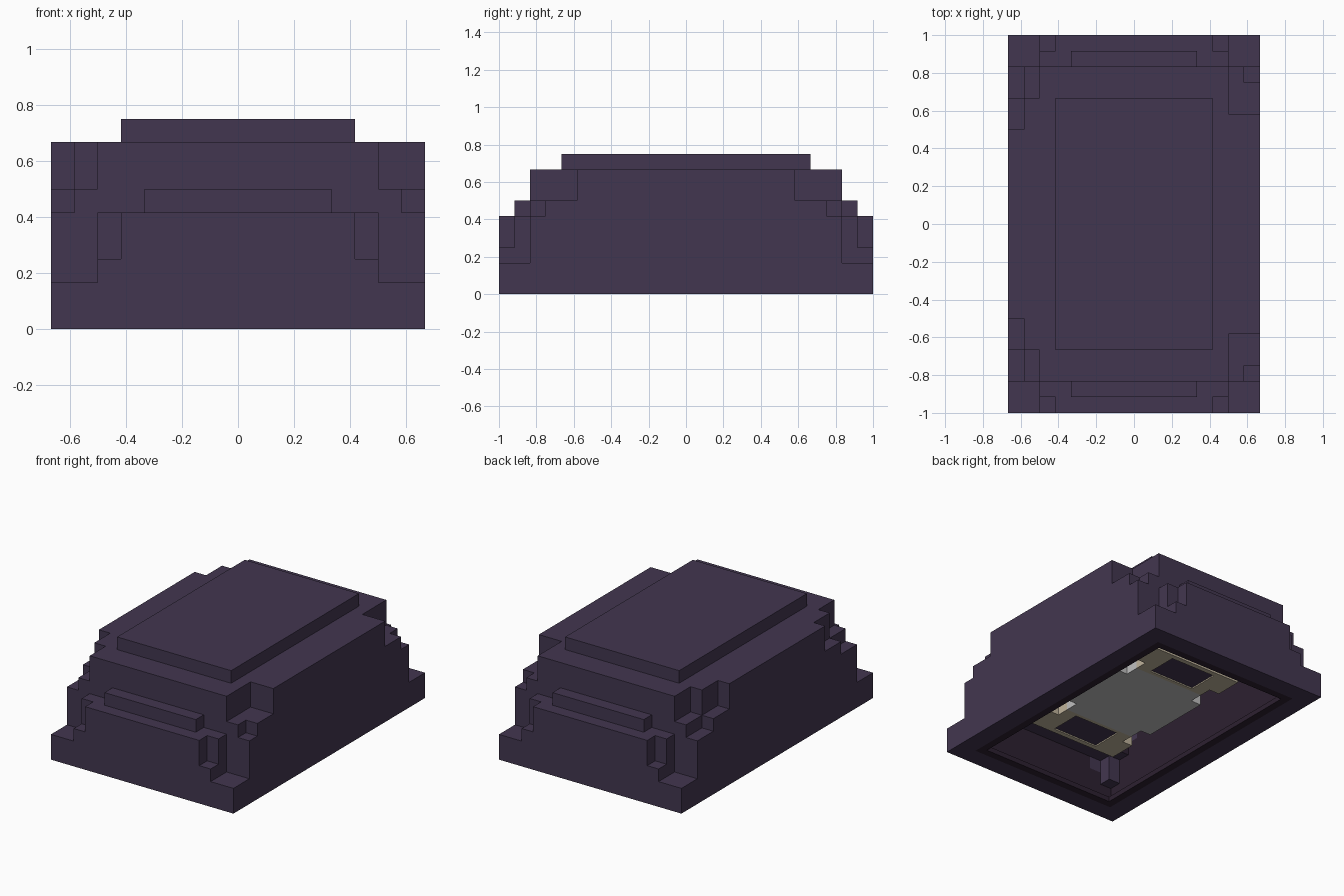
import bpy, bmesh
from mathutils import Vector

cube = bpy.data.objects.get("Cube")
if cube:
    bpy.data.objects.remove(cube, do_unlink=True)

U = 1 / 12  # one block unit


def material(name, rgb):
    m = bpy.data.materials.new(name)
    m.use_nodes = True
    m.diffuse_color = (*rgb, 1)
    bsdf = m.node_tree.nodes["Principled BSDF"]
    bsdf.inputs["Base Color"].default_value = (*rgb, 1)
    bsdf.inputs["Roughness"].default_value = 0.9
    return m


purple = material("dusky purple", (0.055, 0.037, 0.080))
lining = material("dark plum lining", (0.026, 0.0144, 0.0296))
grey = material("light grey", (0.52, 0.52, 0.52))
beige = material("beige", (0.52, 0.45, 0.33))


def finish(name, bm, mats):
    mesh = bpy.data.meshes.new(name)
    bm.to_mesh(mesh)
    bm.free()
    for m in mats:
        mesh.materials.append(m)
    ob = bpy.data.objects.new(name, mesh)
    bpy.context.collection.objects.link(ob)
    return ob


def boxes(name, spans, mat):
    """One object from boxes given as (x0, x1, y0, y1, z0, z1) in block units."""
    bm = bmesh.new()
    for x0, x1, y0, y1, z0, z1 in spans:
        vs = bmesh.ops.create_cube(bm, size=1)["verts"]
        for v in vs:
            v.co = Vector((x0 + (v.co.x + 0.5) * (x1 - x0),
                           y0 + (v.co.y + 0.5) * (y1 - y0),
                           z0 + (v.co.z + 0.5) * (z1 - z0))) * U
    return finish(name, bm, [mat])


def frame(name, d0, d1, z0, z1, mat):
    """Rectangular ring lying between two distances in from the outer walls."""
    xo, xi, yo, yi = 8 - d0, 8 - d1, 12 - d0, 12 - d1
    return boxes(name, [(-xo, -xi, -yo, yo, z0, z1), (xi, xo, -yo, yo, z0, z1),
                        (-xi, xi, -yo, -yi, z0, z1), (-xi, xi, yi, yo, z0, z1)], mat)


# Stepped hollow body: each block is outside, solid or cavity
OUT, SOLID, CAVITY = range(3)


def block(i, j, k):
    x, y, z = i + 0.5, j + 0.5, k + 0.5
    ax, ay = abs(x), abs(y)
    if x > 0:
        upper = ax > 6 and ay > 7
        nick = ax > 7 and ay > 9
    else:
        upper = (ax > 6 and ay > 8) or (ax > 7 and ay > 6)
        nick = ax > 7 and ay > 8
    if (ax > 8 or ay > 12 or z > 8 or z < 0
            or (z > 5 and ay > 10)                 # end ledges
            or (z > 2 and ax > 6 and ay > 10)      # lower corner steps
            or (z > 3 and ax > 5 and ay > 11)
            or (z > 6 and upper)                   # upper corner steps
            or (z > 5 and nick)):
        return OUT
    if ax < 7 and z < 7 and ay < (11 if z < 4 else 9):
        return CAVITY
    return SOLID


bm = bmesh.new()
verts = {}


def vert(p):
    if p not in verts:
        verts[p] = bm.verts.new(Vector(p) * U)
    return verts[p]


for i in range(-9, 8):
    for j in range(-13, 12):
        for k in range(-1, 8):
            a = block(i, j, k)
            for axis in range(3):
                n = [i, j, k]
                n[axis] += 1
                b = block(*n)
                if a == b or (k < 0 and {a, b} == {OUT, CAVITY}):
                    continue
                # Face between two unlike blocks, pointing out of the solid
                s, t = [0, 0, 0], [0, 0, 0]
                s[(axis + 1) % 3] = t[(axis + 2) % 3] = 1
                steps = [(0, 0), (1, 0), (1, 1), (0, 1)]
                quad = [vert(tuple(n[c] + s[c] * u + t[c] * v for c in range(3)))
                        for u, v in steps]
                flip = a == OUT or (b == SOLID and a == CAVITY)
                f = bm.faces.new(quad[::-1] if flip else quad)
                f.material_index = int({a, b} == {SOLID, CAVITY} and axis < 2)
bmesh.ops.dissolve_limit(bm, angle_limit=0.01, verts=bm.verts[:], edges=bm.edges[:],
                         delimit={'MATERIAL'})
finish("stepped_body", bm, [purple, lining])

# Raised top panel and the bar on each end ledge
boxes("top_panel", [(-5, 5, -8, 8, 8, 9)], purple)
for name, s in (("front_bar", -1), ("back_bar", 1)):
    ya, yb = sorted((s * 10, s * 11))
    boxes(name, [(-4, 4, ya, yb, 5, 6)], purple)

# Lip around the opening underneath
frame("lower_rim", 1, 1.5, 0, 0.4, purple)
frame("rim_lining", 1.5, 2.1, 0, 0.4, lining)

# Notched plate inside, with a square window at each end
Z0, Z1 = 1.9, 2.7
boxes("inner_plate_middle", [(-3.1, 3.1, -4, 4, Z0, Z1),
                             (-4, -3.1, -2.9, 2.9, Z0, Z1),
                             (3.1, 4, -2.9, 2.9, Z0, Z1)], grey)
for name, s in (("front_plate_end", -1), ("back_plate_end", 1)):
    spans = [(-3.1, -2, 4, 7.2), (2, 3.1, 4, 7.2), (-2, 2, 4, 4.3), (-2, 2, 6.8, 7.2),
             (-4, -3.1, 5, 7.2), (3.1, 4, 5, 7.2)]
    boxes(name, [(x0, x1, *sorted((s * y0, s * y1)), Z0, Z1)
                 for x0, x1, y0, y1 in spans], beige)
    ya, yb = sorted((s * 4.3, s * 6.8))
    boxes(name + "_window", [(-2, 2, ya, yb, Z0 + 0.1, Z0 + 0.2)], purple)
